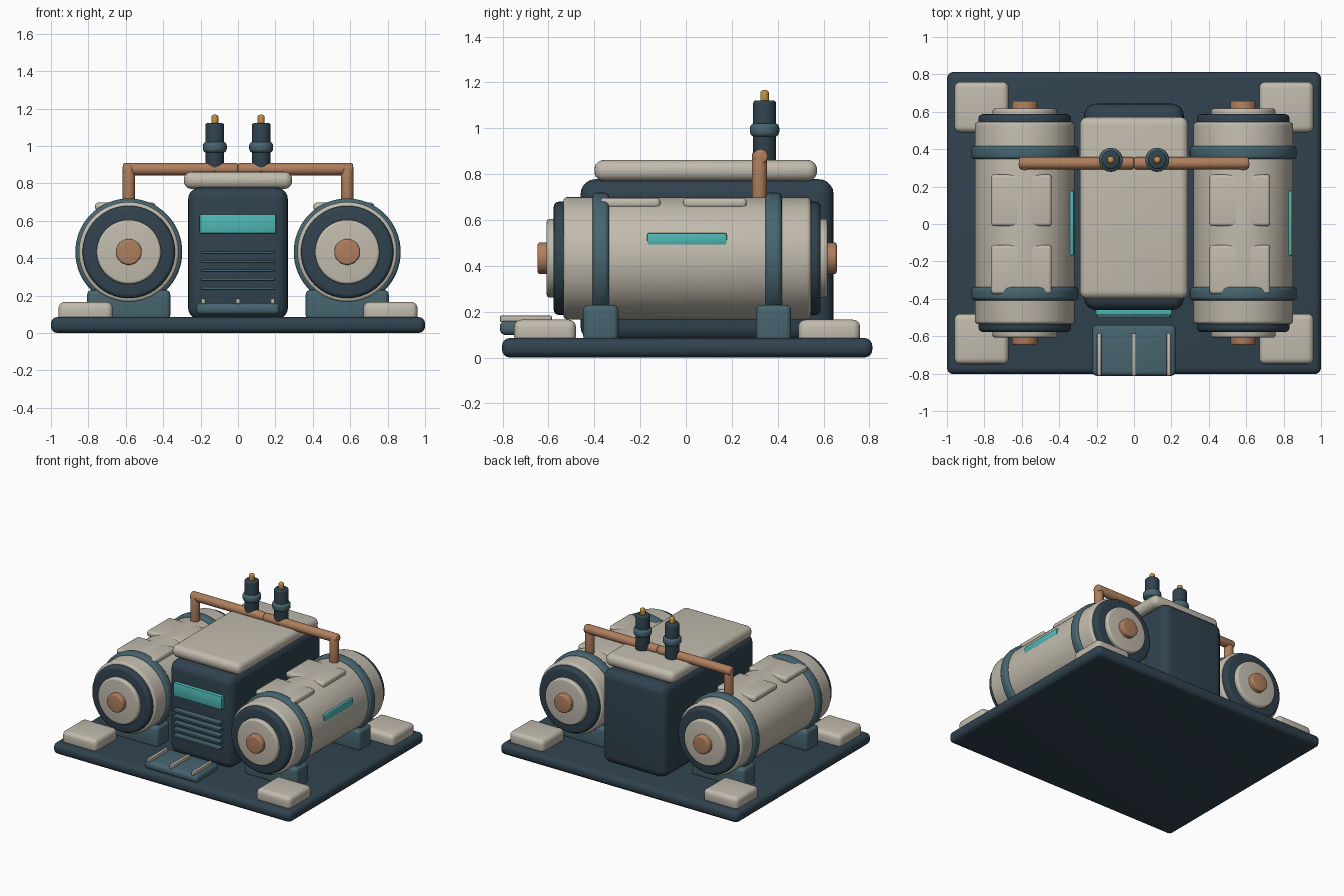
import bpy, bmesh, math
from mathutils import Matrix, Vector

if "Cube" in bpy.data.objects:
    bpy.data.objects.remove(bpy.data.objects["Cube"])

MATS = {}
for name, col in dict(navy=(.03, .055, .077), cream=(.54, .50, .42), teal=(.062, .13, .16),
                      copper=(.43, .21, .11), cyan=(.08, .48, .47), brass=(.55, .28, .05)).items():
    MATS[name] = bpy.data.materials.new(name)
    MATS[name].diffuse_color = (*col, 1)


def finish(name, bm, mat):
    me = bpy.data.meshes.new(name)
    bmesh.ops.recalc_face_normals(bm, faces=bm.faces)
    bm.to_mesh(me)
    bm.free()
    me.materials.append(MATS[mat])
    ob = bpy.data.objects.new(name, me)
    bpy.context.collection.objects.link(ob)
    bpy.ops.object.select_all(action='DESELECT')
    ob.select_set(True)
    bpy.context.view_layer.objects.active = ob
    bpy.ops.object.shade_smooth_by_angle(angle=math.radians(35))
    return ob


def box(name, x, y, z, mat, bevel=.01, seg=4):
    """Rounded box from (min, max) ranges."""
    bm = bmesh.new()
    bmesh.ops.create_cube(bm, size=1)
    for v in bm.verts:
        v.co = Vector([(r[0] + r[1]) / 2 + c * (r[1] - r[0]) for r, c in zip((x, y, z), v.co)])
    bmesh.ops.bevel(bm, geom=bm.edges[:], offset=bevel, segments=seg, profile=.5, affect='EDGES')
    return finish(name, bm, mat)


def rod(name, a, b, r, mat, bevel=.01, seg=3, sides=48):
    """Cylinder from a to b with rounded rims."""
    a, b = Vector(a), Vector(b)
    d = b - a
    bm = bmesh.new()
    bmesh.ops.create_cone(bm, cap_ends=True, segments=sides, radius1=r, radius2=r, depth=d.length)
    rims = [e for e in bm.edges if abs(e.verts[0].co.z - e.verts[1].co.z) < 1e-5]
    bmesh.ops.bevel(bm, geom=rims, offset=bevel, segments=seg, profile=.5, affect='EDGES')
    rot = d.to_track_quat('Z', 'Y').to_matrix().to_4x4()
    bm.transform(Matrix.Translation((a + b) / 2) @ rot)
    return finish(name, bm, mat)


# Base slab and corner feet
CY = .005
box("base_slab", (-1, 1), (-.803, .813), (0, .085), "navy", .035)
for sx in (-1, 1):
    for sy in (-1, 1):
        x, y = sx * .815, CY + sy * .62
        box("corner_pad", (x - .145, x + .145), (y - .135, y + .135), (.06, .165), "cream", .032)

# Central cabinet, lid and front details
box("cabinet", (-.267, .267), (-.46, .644), (.07, .778), "navy", .065, 5)
box("cabinet_lid", (-.29, .29), (-.4, .572), (.77, .862), "cream", .042, 5)
box("front_window", (-.205, .203), (-.487, -.44), (.532, .634), "cyan", .006, 2)
for i in range(5):
    z = .238 + i * .048
    box("vent_slat", (-.197, .197), (-.503, -.44), (z - .008, z + .008), "teal", .005, 2)

# Front step with grip rails
box("front_step", (-.223, .223), (-.812, -.54), (.098, .16), "teal", .025)
for x in (-.186, 0, .186):
    box("step_rail", (x - .012, x + .012), (-.812, -.585), (.155, .183), "cream", .006, 2)

# Two horizontal tanks
TZ, R = .433, .267
for cx in (-.584, .584):
    def along(name, half, r, mat, bevel, mid=CY):
        rod(name, (cx, mid - half, TZ), (cx, mid + half, TZ), r, mat, bevel, 4, 64)

    along("tank_body", .54, R, "cream", .018)
    along("tank_end_cap", .582, .247, "navy", .022)
    along("tank_end_disc", .613, .172, "cream", .014)
    along("tank_end_bolt", .653, .069, "copper", .012)
    for sy in (-1, 1):
        y = CY + sy * .377
        along("tank_band", .036, .286, "teal", .02, y)
        box("tank_saddle", (cx - .222, cx + .222), (y - .077, y + .077), (.07, .23), "teal", .025)
    # Armour plates sunk into the tank top, light strip on its side
    px = cx - .018
    for y0, y1 in ((-.375, -.112), (-.012, .265)):
        box("tank_plate", (px - .162, px + .162), (y0, y1), (.652, .697), "cream", .018)
    box("tank_light", (cx + .225, cx + .262), (-.17, .178), (.49, .543), "cyan", .008, 2)

# Copper pipes and valves
for s in (-1, 1):
    rod("pipe_riser", (s * .584, .32, .66), (s * .584, .32, .895), .033, "copper", .012)
    rod("pipe_cross", (s * .615, .325, .876), (0, .325, .876), .033, "copper", .012)
    x, y = s * .124, .343
    rod("valve_body", (x, y, .85), (x, y, 1.122), .05, "navy", .012)
    rod("valve_collar", (x, y, .963), (x, y, 1.023), .064, "teal", .022, 4)
    rod("valve_tip", (x, y, 1.1), (x, y, 1.167), .019, "brass", .014, 4, 24)

for m in bpy.data.materials:
    if m.users and not m.is_grease_pencil:
        m.use_nodes = True
        m.node_tree.nodes["Principled BSDF"].inputs["Base Color"].default_value = m.diffuse_color
